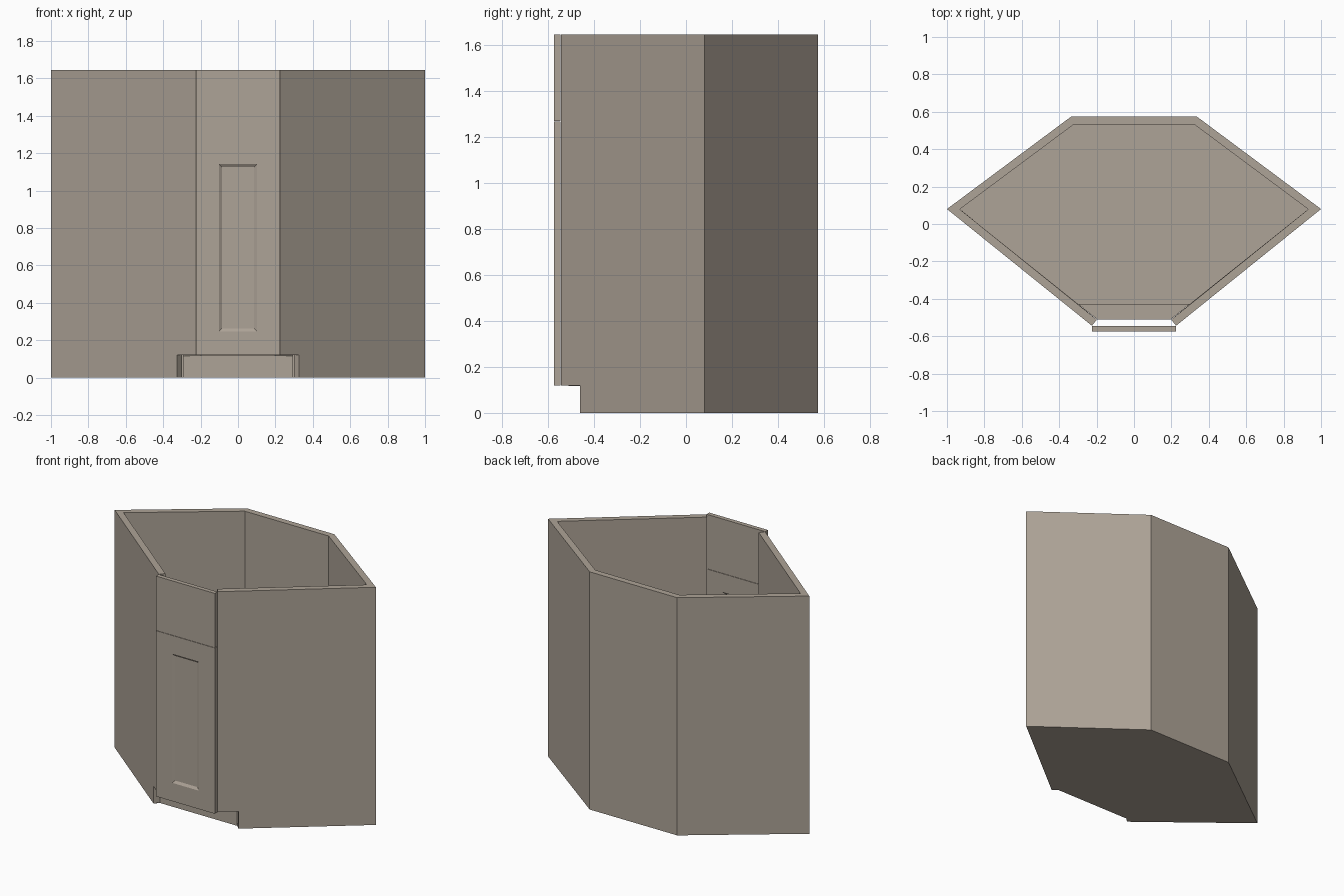
import bpy, bmesh

if "Cube" in bpy.data.objects:
    bpy.data.objects.remove(bpy.data.objects["Cube"])

H, TOE, BASE, T = 1.645, 0.12, 0.003, 0.042
FRONT, KICK, TIP, BACK = (0.225, -0.544), (0.325, -0.46), (1.0, 0.08), (0.335, 0.575)
KICK_IN, FRONT_IN = (0.295, -0.43), (0.197, -0.51)   # inner wall line

# Warm grey-brown paint
paint = bpy.data.materials.new("warm_grey_paint")
paint.diffuse_color = (0.42, 0.367, 0.308, 1)
paint.use_nodes = True
paint.node_tree.nodes["Principled BSDF"].inputs["Base Color"].default_value = paint.diffuse_color


def make_object(name, bm, recalc=True):
    if recalc:
        bmesh.ops.recalc_face_normals(bm, faces=bm.faces)
    mesh = bpy.data.meshes.new(name)
    bm.to_mesh(mesh)
    bm.free()
    mesh.materials.append(paint)
    ob = bpy.data.objects.new(name, mesh)
    bpy.context.collection.objects.link(ob)
    return ob


def prism(name, half, z0, z1):
    """Extrude a plan outline, given as its right half and mirrored in x."""
    pts = half + [(-x, y) for x, y in reversed(half)]
    bm = bmesh.new()
    face = bm.faces.new([bm.verts.new((x, y, z0)) for x, y in pts])
    up = bmesh.ops.extrude_face_region(bm, geom=[face])
    bmesh.ops.translate(bm, vec=(0, 0, z1 - z0),
                        verts=[v for v in up["geom"] if isinstance(v, bmesh.types.BMVert)])
    return make_object(name, bm)


# Carcass walls: one bent sheet, open at the front, thickened inward
bm = bmesh.new()
for s in (1, -1):
    side = [(FRONT, H), (FRONT, TOE), (KICK, TOE), (KICK, BASE), (TIP, BASE), (TIP, H)]
    rear = [(TIP, H), (TIP, BASE), (BACK, BASE), (BACK, H)]
    for outline in (side, rear):
        vs = [bm.verts.new((s * p[0], p[1], z)) for p, z in outline]
        bm.faces.new(vs if s == 1 else vs[::-1])
bx, by = BACK
bm.faces.new([bm.verts.new(p) for p in
              ((bx, by, H), (bx, by, BASE), (-bx, by, BASE), (-bx, by, H))])
bmesh.ops.remove_doubles(bm, verts=bm.verts, dist=1e-5)
bm.normal_update()
back = max(bm.faces, key=lambda f: f.calc_center_median().y)
if back.normal.y < 0:
    bmesh.ops.reverse_faces(bm, faces=bm.faces)
walls = make_object("cabinet_walls", bm, recalc=False)
mod = walls.modifiers.new("thickness", "SOLIDIFY")
mod.thickness, mod.offset = T, -1
mod.use_even_offset = True
mod.use_quality_normals = True

# Floor, recessed toe kick and the ledge above it
prism("floor", [KICK_IN, KICK, TIP, BACK], 0, BASE)
prism("toe_kick", [KICK_IN, (KICK_IN[0], KICK_IN[1] + 0.003)], BASE, TOE - 0.003)
prism("toe_ledge", [FRONT_IN, KICK_IN], TOE - 0.003, TOE)


def front_panel(name, z0, z1, recess=None):
    """Board across the front, optionally with a bevelled recess on both faces."""
    bm = bmesh.new()
    w, y0, y1 = 0.225, -0.575, -0.545

    def ring(hw, a, b, y):
        return [bm.verts.new(p) for p in
                ((-hw, y, a), (hw, y, a), (hw, y, b), (-hw, y, b))]

    def bridge(r, q):
        for i in range(4):
            j = (i + 1) % 4
            bm.faces.new((r[i], r[j], q[j], q[i]))

    outers = []
    for y, inward in ((y0, 1), (y1, -1)):
        last = ring(w, z0, z1, y)
        outers.append(last)
        if recess:
            hw, a, b, lip, depth = recess
            for r in (ring(hw, a, b, y),
                      ring(hw - lip, a + lip, b - lip, y + inward * depth)):
                bridge(last, r)
                last = r
        bm.faces.new(last)
    bridge(*outers)
    return make_object(name, bm)


# Door with recessed panel, and drawer front above it
front_panel("door", TOE, 1.267, (0.102, 0.247, 1.141, 0.016, 0.011))
front_panel("drawer_front", 1.269, H)
